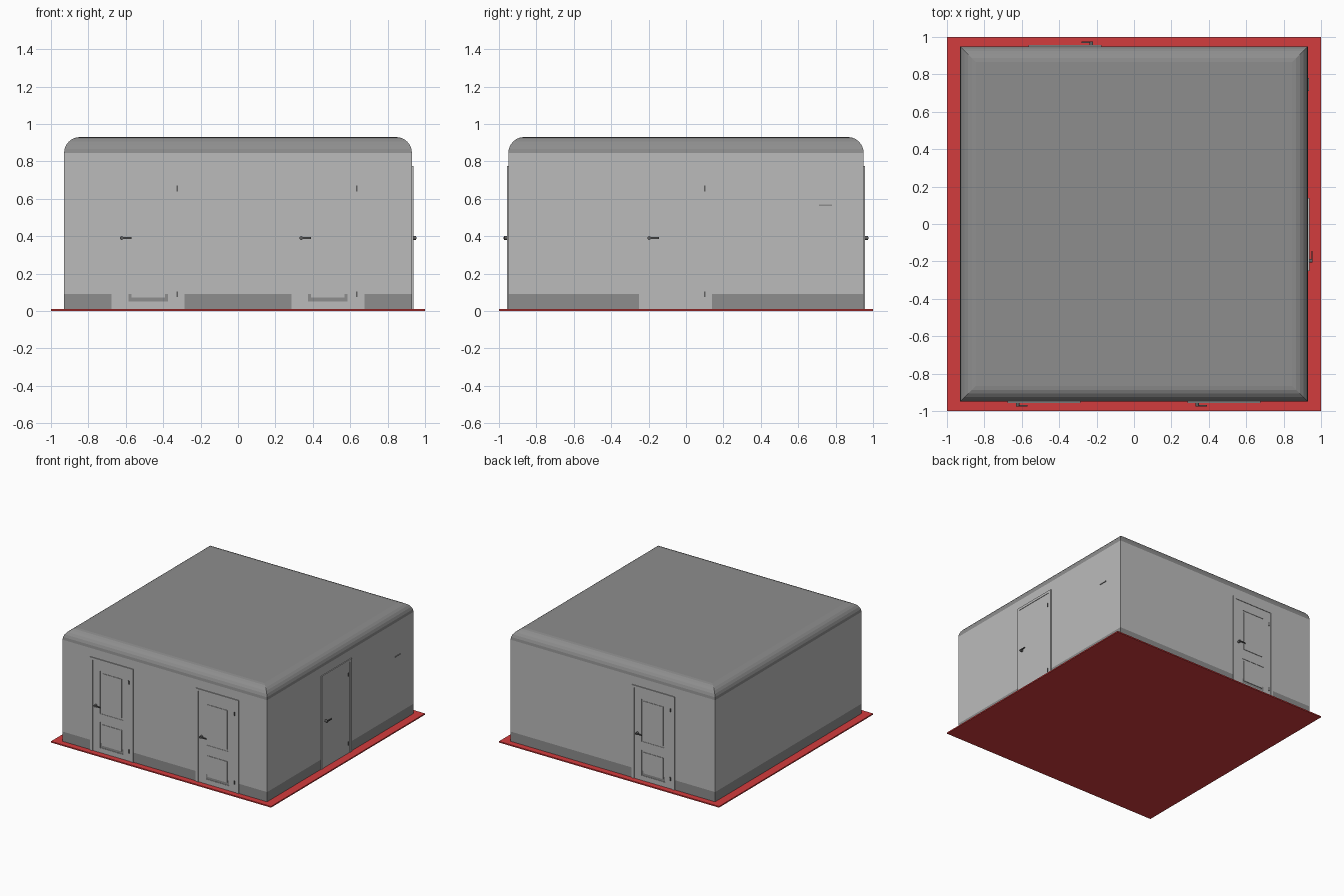
import bpy, bmesh
from math import sin, cos, pi, radians
from mathutils import Matrix, Vector

cube = bpy.data.objects.get("Cube")
if cube:
    bpy.data.objects.remove(cube, do_unlink=True)


def material(name, r, g, b):
    m = bpy.data.materials.new(name)
    m.use_nodes = True
    m.diffuse_color = (r, g, b, 1)
    m.node_tree.nodes["Principled BSDF"].inputs["Base Color"].default_value = (r, g, b, 1)
    return m


WALL = material("light grey wall", 0.5, 0.5, 0.5)
TRIM = material("mid grey trim", 0.27, 0.27, 0.27)
RED = material("red floor", 0.65, 0.045, 0.047)
METAL = material("dark metal", 0.12, 0.12, 0.12)

HX, HY, FLOOR, SKIRT, SPRING, TOP = 0.93, 0.95, 0.01, 0.09, 0.845, 0.93


def finish(name, bm, mats, matrix=None):
    bmesh.ops.recalc_face_normals(bm, faces=bm.faces)
    mesh = bpy.data.meshes.new(name)
    bm.to_mesh(mesh)
    bm.free()
    for m in mats:
        mesh.materials.append(m)
    obj = bpy.data.objects.new(name, mesh)
    bpy.context.collection.objects.link(obj)
    if matrix:
        obj.matrix_world = matrix
    return obj


def boxes(name, mat, spans, matrix=None):
    """One object from boxes given as (x0, x1, y0, y1, z0, z1)."""
    bm = bmesh.new()
    for x0, x1, y0, y1, z0, z1 in spans:
        place = Matrix.Translation(((x0 + x1) / 2, (y0 + y1) / 2, (z0 + z1) / 2))
        size = Matrix.Diagonal((x1 - x0, y1 - y0, z1 - z0, 1))
        bmesh.ops.create_cube(bm, size=1, matrix=place @ size)
    return finish(name, bm, [mat], matrix)


# Floor slab
boxes("floor", RED, [(-1, 1, -1, 1, 0, FLOOR)])

# Walls, skirting band and coved roof: stacked rectangular rings
radius = TOP - SPRING
steps = 6
rings = [(0, FLOOR), (0, SKIRT)]
for i in range(steps + 1):
    a = i / steps * pi / 2
    rings.append((radius * (1 - cos(a)), SPRING + radius * sin(a)))
bm = bmesh.new()
loops = []
for inset, z in rings:
    x, y = HX - inset, HY - inset
    loops.append([bm.verts.new((sx * x, sy * y, z))
                  for sx, sy in ((-1, -1), (1, -1), (1, 1), (-1, 1))])
for level, (low, high) in enumerate(zip(loops, loops[1:])):
    for i in range(4):
        j = (i + 1) % 4
        face = bm.faces.new((low[i], low[j], high[j], high[i]))
        face.material_index = 0 if level == 1 else 1
bm.faces.new(loops[-1]).material_index = 1
finish("room_shell", bm, [WALL, TRIM])


# Doors, built facing -y with the wall plane at y = 0
def door(name, matrix, panelled):
    outer, inner, head, lintel = 0.195, 0.172, 0.775, 0.755
    out, slab = -0.007, -0.003
    boxes(name + "_frame", WALL, [
        (-outer, -inner, out, 0, FLOOR, head),
        (inner, outer, out, 0, FLOOR, head),
        (-inner, inner, out, 0, lintel, head)], matrix)

    if panelled:
        # Stiles and rails around a vent and a window opening
        hole = 0.105
        boxes(name + "_leaf", WALL, [
            (-inner, -hole, slab, 0, FLOOR, lintel),
            (hole, inner, slab, 0, FLOOR, lintel),
            (-hole, hole, slab, 0, FLOOR, 0.05),
            (-hole, hole, slab, 0, 0.26, 0.33),
            (-hole, hole, slab, 0, 0.68, lintel)], matrix)
        boxes(name + "_panels", WALL, [
            (-0.09, 0.09, -0.004, 0, 0.072, 0.245),
            (-0.09, 0.09, -0.004, 0, 0.345, 0.665)], matrix)
    else:
        boxes(name + "_leaf", WALL, [(-inner, inner, slab, 0, FLOOR, lintel)], matrix)

    boxes(name + "_hinges", METAL, [
        (0.151, 0.159, -0.007, 0, z - 0.015, z + 0.015) for z in (0.09, 0.655)], matrix)

    # Lever handle with a round rose
    bm = bmesh.new()
    rose = Matrix.Translation((-0.142, -0.012, 0.39)) @ Matrix.Rotation(radians(90), 4, "X")
    bmesh.ops.create_cone(bm, cap_ends=True, segments=12, radius1=0.01, radius2=0.01,
                          depth=0.022, matrix=rose)
    lever = Matrix.Translation((-0.12, -0.022, 0.39)) @ Matrix.Diagonal((0.06, 0.006, 0.009, 1))
    bmesh.ops.create_cube(bm, size=1, matrix=lever)
    finish(name + "_handle", bm, [METAL], matrix)


def on_wall(x, y, degrees):
    return Matrix.Translation(Vector((x, y, 0))) @ Matrix.Rotation(radians(degrees), 4, "Z")


door("front_right_door", on_wall(-0.48, -HY, 0), True)
door("front_left_door", on_wall(0.48, -HY, 0), True)
door("back_door", on_wall(-0.37, HY, 180), True)
door("side_door", on_wall(HX, -0.055, 90), False)

# Small slot plate on the side wall
boxes("wall_slot", TRIM, [(HX, HX + 0.005, 0.71, 0.78, 0.561, 0.569)])
